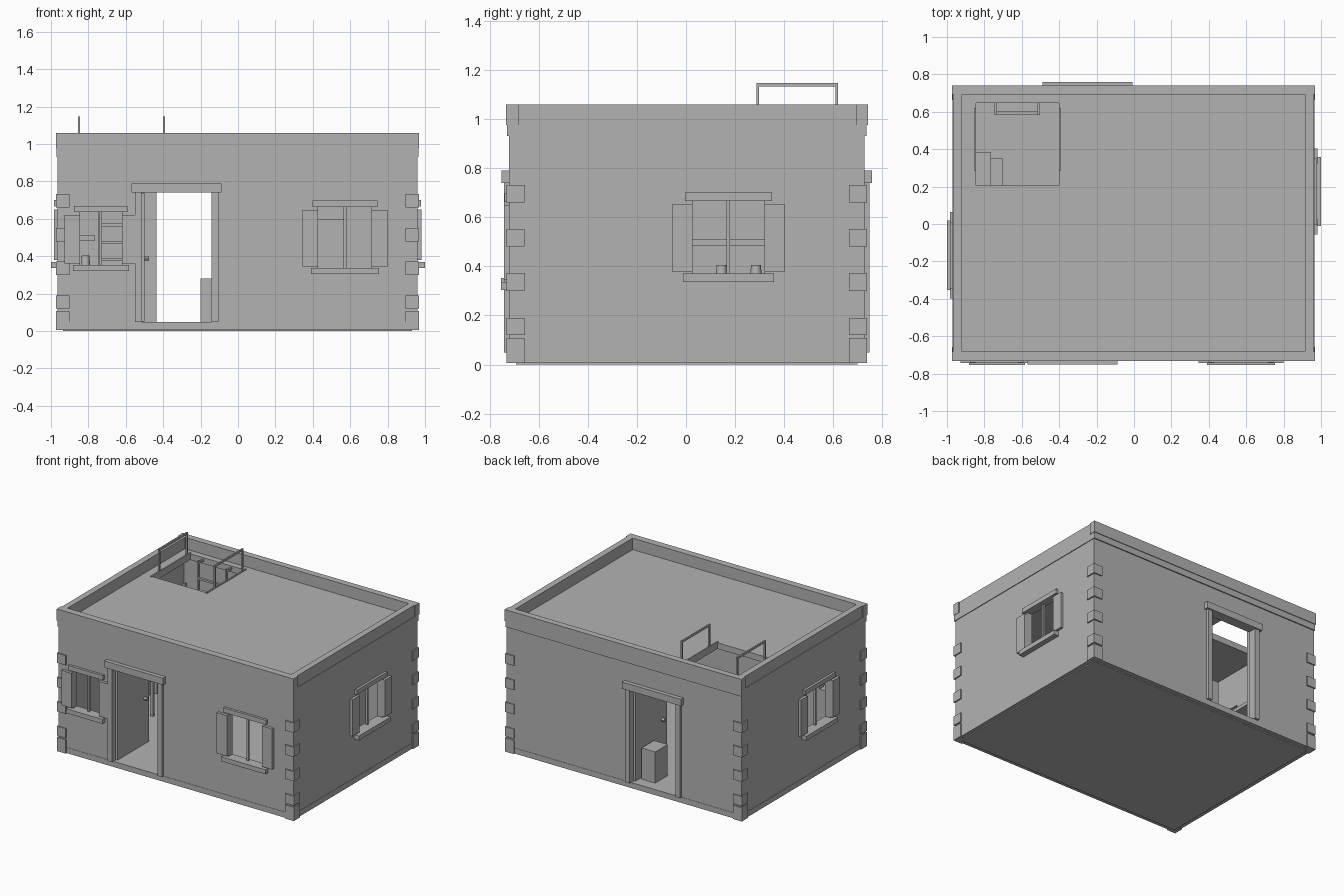
import bpy
import math
from mathutils import Vector

if "Cube" in bpy.data.objects:
    bpy.data.objects.remove(bpy.data.objects["Cube"], do_unlink=True)

GREY = (0.45, 0.45, 0.45, 1)
stone = bpy.data.materials.new("plain_grey")
stone.use_nodes = True
stone.diffuse_color = GREY
stone.node_tree.nodes["Principled BSDF"].inputs["Base Color"].default_value = GREY


def box(name, x, y, z):
    """Axis-aligned box from (low, high) pairs."""
    bpy.ops.mesh.primitive_cube_add(size=1)
    ob = bpy.context.object
    ob.name = name
    lo, hi = (Vector(c) for c in zip(x, y, z))
    for v in ob.data.vertices:
        v.co = (lo + hi) / 2 + v.co * (hi - lo)
    ob.data.materials.append(stone)
    return ob


def tube(name, centre, radius, depth, rot=(0, 0, 0), top=None):
    bpy.ops.mesh.primitive_cone_add(vertices=12, radius1=radius, depth=depth, rotation=rot,
                                    radius2=radius if top is None else top, location=centre)
    ob = bpy.context.object
    ob.name = name
    ob.data.materials.append(stone)
    bpy.ops.object.shade_smooth_by_angle()


def cut(target, *spans):
    cutter = box("cutter", *spans)
    cutter.hide_render = True
    mod = target.modifiers.new("cut", "BOOLEAN")
    mod.operation, mod.solver, mod.object = "DIFFERENCE", "EXACT", cutter
    bpy.context.view_layer.objects.active = target
    bpy.ops.object.modifier_apply(modifier=mod.name)
    bpy.data.objects.remove(cutter, do_unlink=True)


# Main dimensions
X0, X1, Y0, Y1 = -0.965, 0.96, -0.722, 0.728
T = 0.045
FLOOR, EAVE, DECK, TOP = 0.049, 0.93, 0.975, 1.06
IX, IY = (X0 + T, X1 - T), (Y0 + T, Y1 - T)

# Foundation, floor and hollow walls
box("foundation", (X0 + 0.03, X1 - 0.03), (Y0 + 0.03, Y1 - 0.03), (0, 0.03))
box("floor_slab", (X0 - 0.002, X1 + 0.002), (Y0 - 0.002, Y1 + 0.002), (0.008, FLOOR))
walls = box("walls", (X0, X1), (Y0, Y1), (FLOOR, EAVE))
cut(walls, IX, IY, (0, 1))

# Each wall: line of the outer face, outward sign, and axis it runs along
WALLS = {"front": (Y0, -1, "x"), "back": (Y1, 1, "x"), "right": (X1, 1, "y"), "left": (X0, -1, "y")}


def on_wall(side, along, depth, z):
    """Spans of a box on a wall; depth is measured outward from its face."""
    face, sign, axis = WALLS[side]
    across = tuple(sorted(face + sign * d for d in depth))
    return (along, across, z) if axis == "x" else (across, along, z)


def window(name, side, centre, half, z, leaf, sill_out):
    lo, hi = centre - half, centre + half
    z0, z1 = z
    cut(walls, *on_wall(side, (lo, hi), (-0.1, 0.05), z))
    box(name + "_sill", *on_wall(side, (lo - 0.038, hi + 0.038), (-0.01, sill_out), (z0 - 0.033, z0)))
    box(name + "_lintel", *on_wall(side, (lo - 0.031, hi + 0.031), (-0.01, 0.018), (z1, z1 + 0.034)))
    box(name + "_mullion", *on_wall(side, (centre - 0.007, centre + 0.007), (-0.03, -0.016), z))
    for tag, span in (("a", (lo - leaf, lo)), ("b", (hi, hi + leaf))):
        box(name + "_shutter_" + tag, *on_wall(side, span, (0, 0.02), (z0 + 0.009, z1 - 0.016)))


window("front_small_window", "front", -0.733, 0.112, (0.353, 0.636), 0.083, 0.032)
window("front_large_window", "front", 0.572, 0.143, (0.337, 0.663), 0.084, 0.032)
window("right_window", "right", 0.173, 0.147, (0.37, 0.667), 0.083, 0.04)
window("left_window", "left", -0.167, 0.147, (0.37, 0.667), 0.083, 0.035)


def doorway(name, side, centre, hinge):
    """Opening with jambs, lintel and a leaf swung open into the room."""
    half, jamb, head = 0.187, 0.037, 0.74
    lo, hi = centre - half, centre + half
    cut(walls, *on_wall(side, (lo, hi), (-0.1, 0.05), (0.04, head)))
    for tag, span in (("a", (lo - jamb, lo)), ("b", (hi, hi + jamb))):
        box(name + "_jamb_" + tag, *on_wall(side, span, (-T, 0.019), (FLOOR, head)))
    box(name + "_lintel", *on_wall(side, (lo - 0.054, hi + 0.054), (-T, 0.03), (head, 0.79)))
    edge = centre + hinge * half
    leaf = tuple(sorted((edge, edge - hinge * 0.016)))
    box(name + "_leaf", *on_wall(side, leaf, (-0.395, -0.025), (FLOOR + 0.003, head - 0.003)))
    face, sign, _ = WALLS[side]
    for offset in (-0.012, 0.028):
        tube(name + "_knob", (edge - hinge * offset, face - sign * 0.34, 0.39), 0.012, 0.024,
             (0, math.pi / 2, 0))


doorway("front_door", "front", -0.328, -1)
doorway("back_door", "back", -0.248, 1)

# Corner stones
Q, OUT = 0.073, 0.009
for sx, x in ((-1, X0 - OUT), (1, X1 + OUT)):
    for sy, y in ((-1, Y0 - OUT), (1, Y1 + OUT)):
        xs, ys = sorted((x, x - sx * Q)), sorted((y, y - sy * Q))
        for z in ((0.006, 0.108), (0.12, 0.19), (0.3, 0.372), (0.48, 0.552), (0.66, 0.732)):
            box("corner_stone", xs, ys, z)

# Roof slab with hatch, and the parapet
HX, HY = (-0.845, -0.402), (0.205, 0.648)
roof = box("roof_slab", (X0 - 0.005, X1 + 0.005), (Y0 - 0.007, Y1 + 0.008), (EAVE, DECK))
cut(roof, HX, HY, (0.9, 1.1))
PX, PY = (-0.973, 0.968), (-0.733, 0.741)
for name, ys in (("front_parapet", (PY[0], PY[0] + 0.052)), ("back_parapet", (PY[1] - 0.048, PY[1]))):
    box(name, PX, ys, (DECK, TOP))
for name, xs in (("left_parapet", (X0, -0.92)), ("right_parapet", (0.914, X1))):
    box(name, xs, (PY[0] + 0.052, PY[1] - 0.048), (DECK, TOP))

# Hatch trim and railings
R = 0.011
for x in (HX[0] - R, HX[1]):
    box("hatch_trim", (x, x + R), (HY[0] - 0.01, HY[1] + 0.01), (EAVE, DECK + 0.006))
    box("railing_bar", (x, x + R), (0.287, 0.62), (1.132, 1.146))
    for y in (0.287, 0.609):
        box("railing_post", (x, x + R), (y, y + R), (DECK, 1.132))

# Ladder below the hatch
for x in (-0.745, -0.515):
    box("ladder_rail", (x, x + 0.012), (0.583, 0.604), (FLOOR, 0.973))
    box("ladder_hook", (x, x + 0.012), (0.604, 0.65), (0.95, 0.965))
for i in range(9):
    z = 0.1 + 0.092 * i
    box("ladder_rung", (-0.74, -0.507), (0.585, 0.602), (z, z + 0.014))

# Furniture
box("storage_box", (-0.2, -0.088), (0.5, 0.646), (FLOOR, 0.28))
box("wall_shelf", (IX[0], -0.765), (-0.02, 0.385), (0.485, 0.51))
box("side_table_top", (IX[0], -0.70), (0.0, 0.35), (0.31, 0.335))
for x in (-0.91, -0.725):
    for y in (0.01, 0.32):
        box("side_table_leg", (x, x + 0.02), (y, y + 0.02), (FLOOR, 0.31))
for y in (0.145, 0.285):
    tube("jug", (-0.815, y, 0.37), 0.026, 0.07, top=0.02)
box("cupboard", (0.3, 0.575), (0.5, IY[1]), (FLOOR, 0.6))
